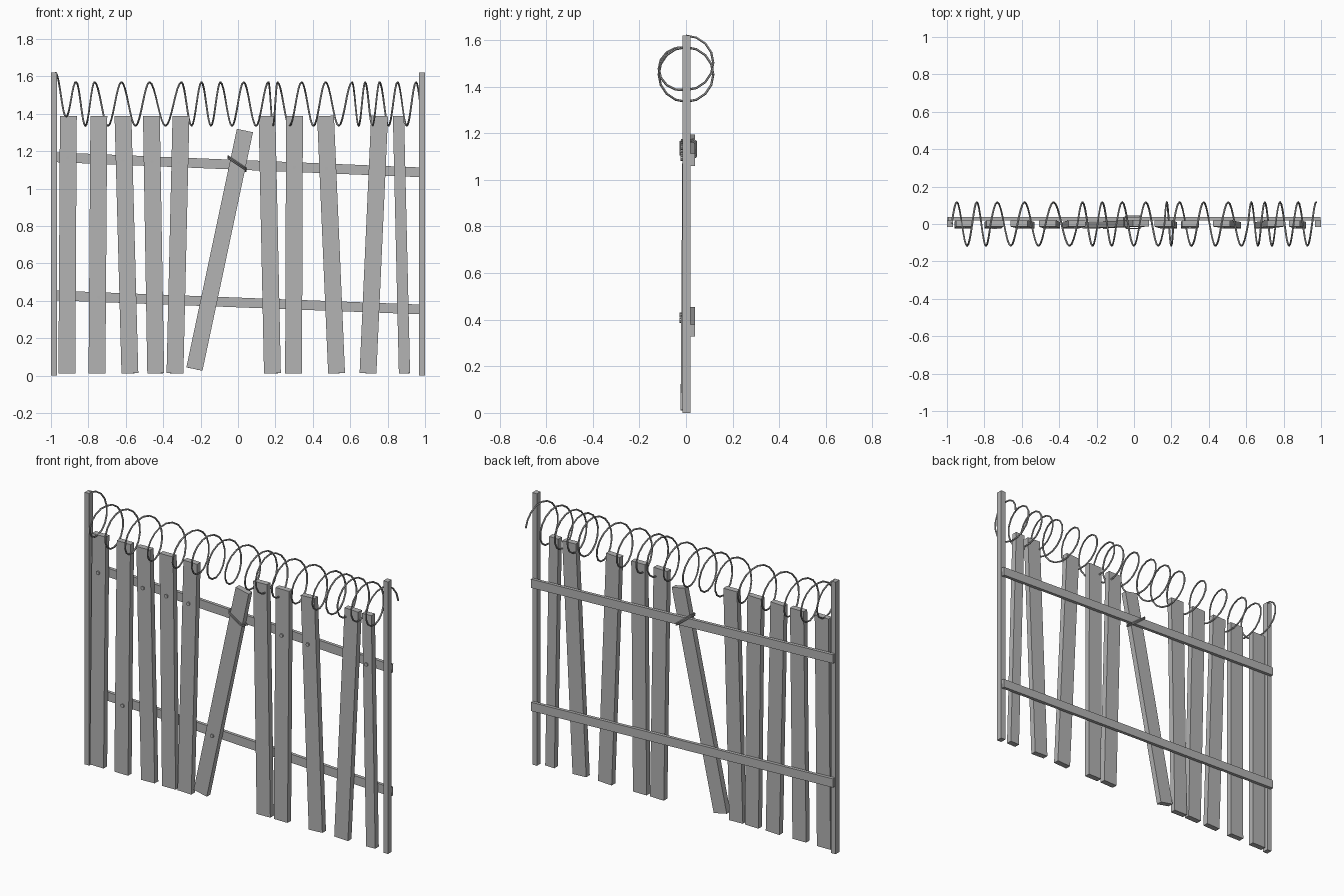
import bpy
import math
from mathutils import Vector

cube = bpy.data.objects.get("Cube")
if cube:
    bpy.data.objects.remove(cube, do_unlink=True)

GREY = (0.45, 0.45, 0.45, 1.0)
grey = bpy.data.materials.new("weathered_grey")
grey.use_nodes = True
grey.diffuse_color = GREY
grey.node_tree.nodes["Principled BSDF"].inputs["Base Color"].default_value = GREY


def beam(name, start, end, width, depth):
    """Box whose long axis runs from start to end, its depth facing y."""
    start, end = Vector(start), Vector(end)
    along = end - start
    bpy.ops.mesh.primitive_cube_add(size=1)
    obj = bpy.context.object
    obj.name = name
    obj.location = (start + end) / 2
    obj.rotation_euler = (-math.atan2(along.y, along.z) if abs(along.z) > abs(along.x) else 0,
                          math.atan2(along.x, along.z), 0)
    obj.scale = (width, depth, along.length)
    obj.data.materials.append(grey)
    return obj


def wire(name, points, radius, cyclic=False):
    """Round wire through the points, turned into a mesh."""
    curve = bpy.data.curves.new(name, "CURVE")
    curve.dimensions = "3D"
    curve.bevel_depth = radius
    curve.bevel_resolution = 1
    curve.use_fill_caps = True
    spline = curve.splines.new("POLY")
    spline.points.add(len(points) - 1)
    for p, co in zip(spline.points, points):
        p.co = (*co, 1)
    spline.use_cyclic_u = cyclic
    obj = bpy.data.objects.new(name, curve)
    bpy.context.collection.objects.link(obj)
    curve.materials.append(grey)
    bpy.ops.object.select_all(action="DESELECT")
    obj.select_set(True)
    bpy.context.view_layer.objects.active = obj
    bpy.ops.object.convert(target="MESH")
    bpy.ops.object.shade_smooth_by_angle(angle=math.radians(50))


# Posts
for side, x in (("right", -0.984), ("left", 0.984)):
    beam(f"{side}_post", (x, 0.002, 0), (x, 0.002, 1.62), 0.03, 0.036)

# Sloping rails behind the planks
RAILS = {"upper": (1.168, 1.086), "lower": (0.429, 0.353)}
for name, (z0, z1) in RAILS.items():
    beam(f"{name}_rail", (-0.995, 0.029, z0), (0.995, 0.029, z1), 0.052, 0.019)

# Planks: bottom x, top x, width
PLANKS = [(-0.915, -0.907, 0.09), (-0.754, -0.744, 0.09), (-0.578, -0.615, 0.09),
          (-0.44, -0.463, 0.09), (-0.337, -0.305, 0.09), (0.184, 0.155, 0.09),
          (0.297, 0.302, 0.09), (0.527, 0.468, 0.09), (0.695, 0.757, 0.09),
          (0.89, 0.858, 0.06)]
for i, (bottom, top, width) in enumerate(PLANKS):
    beam(f"plank_{i + 1}", (bottom, -0.006, 0.012), (top, 0.003, 1.388), width, 0.034)
beam("loose_plank", (-0.233, -0.006, 0.035), (0.037, 0.003, 1.31), 0.088, 0.034)

# Nail heads where planks cross the rails
NAILS = {"upper": (-0.91, -0.615, -0.46, -0.315, 0.3, 0.472, 0.858),
         "lower": (-0.745, -0.155)}
for rail, spots in NAILS.items():
    z0, z1 = RAILS[rail]
    for i, x in enumerate(spots):
        z = z0 + (z1 - z0) * (x + 1) / 2
        y = -0.023 + 0.0065 * z
        bpy.ops.mesh.primitive_cylinder_add(vertices=8, radius=0.011, depth=0.014,
                                            location=(x, y, z),
                                            rotation=(math.pi / 2, 0, 0))
        bpy.context.object.name = f"{rail}_nail_{i + 1}"
        bpy.context.object.data.materials.append(grey)

# Wire tie holding the loose plank to the upper rail
for i, shift in enumerate((0, 0.009)):
    wire(f"wire_tie_{i + 1}",
         [(-0.052, -0.01, 1.16 + shift), (-0.04, -0.024, 1.155 + shift),
          (0.03, -0.024, 1.108 + shift), (0.042, -0.01, 1.1 + shift),
          (0.042, 0.032, 1.092 + shift), (0.03, 0.043, 1.1 + shift),
          (-0.04, 0.043, 1.155 + shift), (-0.052, 0.032, 1.165 + shift)], 0.004, True)

# Uneven wire coil: x of the top of each turn
TOPS = [-0.975, -0.865, -0.767, -0.623, -0.473, -0.302, -0.195, -0.094, 0.03,
        0.163, 0.211, 0.34, 0.468, 0.61, 0.68, 0.757, 0.853, 0.952, 1.04]
STEPS = 16
coil = []
for turn in range(len(TOPS) - 1):
    for s in range(STEPS):
        t = s / STEPS
        if turn == len(TOPS) - 2 and t > 0.3:
            break
        x = TOPS[turn] + (TOPS[turn + 1] - TOPS[turn]) * t
        lift = max(0, 1 - t) if turn == 0 else 0
        angle = math.tau * t
        coil.append((x, 0.117 * math.sin(angle),
                     1.452 + 0.117 * math.cos(angle) + 0.05 * min(1, 2 * lift)))
wire("wire_coil", coil, 0.005)
